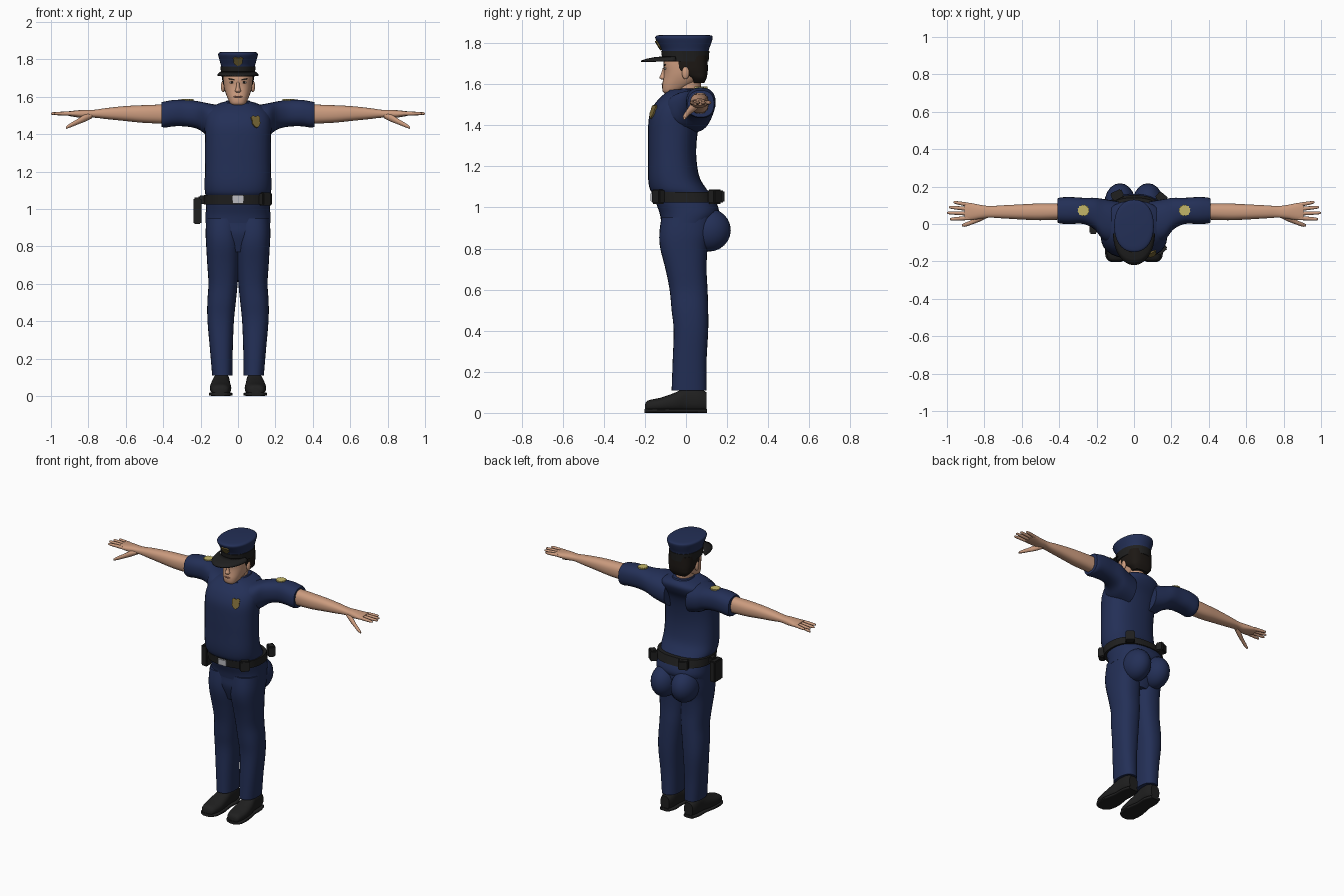
import bpy, bmesh, math
from mathutils import Vector, Matrix

cube = bpy.data.objects.get("Cube")
if cube:
    bpy.data.objects.remove(cube, do_unlink=True)

CM = 0.01  # lofts are written in hundredths of a unit


def material(name, r, g, b):
    m = bpy.data.materials.new(name)
    m.use_nodes = True
    m.diffuse_color = (r, g, b, 1)
    bsdf = next(n for n in m.node_tree.nodes if n.type == 'BSDF_PRINCIPLED')
    bsdf.inputs["Base Color"].default_value = (r, g, b, 1)
    bsdf.inputs["Roughness"].default_value = 0.8
    return m


NAVY = material("navy_cloth", .017, .029, .095)
SKIN = material("skin", .6, .33, .21)
BLACK = material("black_leather", .014, .014, .014)
HAIR = material("dark_hair", .012, .009, .007)
GOLD = material("pale_gold", .55, .47, .14)
BRASS = material("dull_brass", .18, .13, .035)
SILVER = material("silver", .5, .5, .53)
LIP = material("lip", .36, .15, .1)
WHITE = material("eye_white", .6, .57, .52)


def finish(name, bm, mat, mirror=False):
    """Turn a bmesh into a smooth shaded object, optionally mirrored in x."""
    bmesh.ops.recalc_face_normals(bm, faces=bm.faces)
    me = bpy.data.meshes.new(name)
    bm.to_mesh(me)
    bm.free()
    me.materials.append(mat)
    me.shade_smooth()
    me.set_sharp_from_angle(angle=math.radians(42))
    ob = bpy.data.objects.new(name, me)
    bpy.context.collection.objects.link(ob)
    if mirror:
        ob.modifiers.new("mirror", 'MIRROR').use_mirror_merge = False
    return ob


def spline(rows, steps=4):
    """Smoothly interpolate between neighbouring sections."""
    out = []
    for i in range(len(rows) - 1):
        a, b = rows[max(i - 1, 0)], rows[i]
        c, d = rows[i + 1], rows[min(i + 2, len(rows) - 1)]
        for s in range(steps):
            t = s / steps
            out.append([q + t / 2 * (r - p + t * (2*p - 5*q + 4*r - u + t * (3*(q - r) + u - p)))
                        for p, q, r, u in zip(a, b, c, d)])
    return out + [rows[-1]]


def loft(name, mat, axis, rows, power=2.4, mirror=False, n=28):
    """Skin rounded sections (position, a min, a max, b min, b max) along an axis."""
    bm = bmesh.new()
    rings = []
    for t, a0, a1, b0, b1 in spline(rows):
        ring = []
        for k in range(n):
            w = math.tau * k / n
            c, s = math.cos(w), math.sin(w)
            a = (a0 + a1) / 2 + (a1 - a0) / 2 * math.copysign(abs(c) ** (2 / power), c)
            b = (b0 + b1) / 2 + (b1 - b0) / 2 * math.copysign(abs(s) ** (2 / power), s)
            p = {'x': (t, a, b), 'y': (a, t, b), 'z': (a, b, t)}[axis]
            ring.append(bm.verts.new(Vector(p) * CM))
        rings.append(ring)
    for lo, hi in zip(rings, rings[1:]):
        for k in range(n):
            j = (k + 1) % n
            bm.faces.new((lo[k], lo[j], hi[j], hi[k]))
    bm.faces.new(rings[0])
    bm.faces.new(rings[-1])
    return finish(name, bm, mat, mirror)


def even(rows):
    """Sections symmetric in x: (z, half width, y min, y max)."""
    return [(z, -h, h, y0, y1) for z, h, y0, y1 in rows]


def ball(name, mat, loc, scale, mirror=False):
    bm = bmesh.new()
    bmesh.ops.create_uvsphere(bm, u_segments=20, v_segments=12, radius=1)
    bm.transform(Matrix.Translation(loc) @ Matrix.Diagonal((*scale, 1)))
    return finish(name, bm, mat, mirror)


def box(name, mat, loc, size, turn=0, axis='Z', mirror=False, bevel=.006):
    bm = bmesh.new()
    bmesh.ops.create_cube(bm, size=1)
    bm.transform(Matrix.Translation(loc) @ Matrix.Rotation(math.radians(turn), 4, axis)
                 @ Matrix.Diagonal((*size, 1)))
    if bevel:
        bmesh.ops.bevel(bm, geom=bm.edges[:], offset=bevel, segments=2, affect='EDGES')
    return finish(name, bm, mat, mirror)


def plate(name, mat, outline, matrix, depth=.008, mirror=False):
    bm = bmesh.new()
    face = bm.faces.new([bm.verts.new((x, y, -depth / 2)) for x, y in outline])
    ext = bmesh.ops.extrude_face_region(bm, geom=[face])
    bmesh.ops.translate(bm, vec=(0, 0, depth),
                        verts=[v for v in ext["geom"] if isinstance(v, bmesh.types.BMVert)])
    bm.transform(matrix)
    return finish(name, bm, mat, mirror)


def shield(w, h):
    half = [(0, .42), (.3, .5), (.5, .36), (.42, .1), (.46, -.12), (.25, -.38), (0, -.5)]
    pts = half + [(-x, y) for x, y in half[-2:0:-1]]
    return [(x * w, y * h) for x, y in pts]


def badge(name, target, x, z, w, h):
    """Lay a shield on the front surface of another part."""
    bpy.context.view_layer.update()
    ev = target.evaluated_get(bpy.context.evaluated_depsgraph_get())
    hit, loc, nor, _ = ev.ray_cast((x, -1, z), (0, 1, 0))
    m = Matrix.Translation(loc + nor * .003) @ nor.to_track_quat('Z', 'Y').to_matrix().to_4x4()
    plate(name, BRASS, shield(w, h), m)


# Shirt, sleeves and collar
shirt = loft("shirt", NAVY, 'z', even([
    (92.5, 17.3, -12, 13), (97, 17.3, -12.8, 16), (102, 17, -14.5, 15), (106, 16.8, -15.5, 12.5),
    (109, 17.7, -17.6, 10), (115, 17.8, -18.5, 6.5), (125, 17.6, -18.5, 5), (135, 17.6, -18.5, 5.5),
    (144, 17.8, -18, 7.5), (150, 17.5, -15.5, 11), (154, 15, -12, 12.5), (156.5, 10, -9, 11.5),
    (157.5, 6.5, -7, 9)]))
loft("sleeves", NAVY, 'x', [
    (8, -12, 12, 136, 155), (16, -9, 13.3, 139, 156.5), (21, -3, 14, 142.5, 157.5),
    (27, 0, 14, 144, 158.3), (34, 0, 14.4, 144.2, 158.3), (39, .2, 14.2, 143.5, 157.5),
    (41, .8, 13.6, 144, 157)], mirror=True)
loft("collar", NAVY, 'z', even([(154, 8, -7.5, 10.5), (156.5, 7, -5.5, 10), (158, 6, -3.5, 9)]))
box("collar_points", NAVY, (.045, -.068, 1.56), (.05, .035, .02), 35, 'Y', True)

# Trousers
loft("trouser_seat", NAVY, 'z', even([
    (77, 9, -9, 9), (86, 15, -12, 13), (92, 16.8, -12, 15), (98, 16.5, -12, 15)]))
loft("trouser_legs", NAVY, 'z', [
    (11, 3, 13.8, -7, 10), (25, 2.8, 15, -6.5, 10), (40, 2.2, 16.3, -6, 10.8), (50, 1.2, 16.4, -7, 10.8),
    (60, .2, 15.8, -8, 10.5), (70, -.5, 16.4, -10, 10), (80, -1, 17, -12.5, 10.5),
    (87, -1, 17.3, -13, 12), (95, -1, 17, -12, 13)], mirror=True)
ball("buttocks", NAVY, (.075, .11, .89), (.083, .108, .105), True)

# Shoes
loft("shoes", BLACK, 'y', [
    (-20, 7.5, 12, 1, 4), (-18.5, 5, 14, .6, 6), (-12, 3.6, 15, .5, 7.5), (-5, 4, 14.5, .5, 10),
    (0, 4.4, 13.4, .5, 12.5), (6, 4.4, 13, .5, 12.3), (10, 5.5, 12, 1, 10)], mirror=True)
loft("shoe_soles", BLACK, 'y', [
    (-20.3, 7, 12.5, 0, 2), (-18, 4, 15, 0, 2), (-11, 2.8, 15.6, 0, 2), (-2, 4, 14, 0, 2),
    (5, 3.8, 13.8, 0, 2), (10.3, 5.5, 12.3, 0, 2)], 4, mirror=True)

# Arms and hands
loft("arms", SKIN, 'x', [
    (36, 2.5, 11, 145.5, 156), (50, 2, 11, 146, 155.5), (60, 2.4, 10.5, 147, 155),
    (70, 3, 10, 148, 154), (77, 3.4, 9.6, 148.8, 153), (82, 2.8, 10.2, 148.5, 153),
    (88, 2, 11.3, 149.3, 152.5), (90.5, 2.6, 11, 149.8, 152.2)], mirror=True)
for label, tip, y0, y1 in (("index", 98.5, 3.2, 2.6), ("middle", 100, 5.6, 6),
                           ("ring", 99, 8, 9), ("little", 96.5, 10.2, 11.7)):
    rows = []
    for f, r in ((0, 1.1), (.5, 1), (.9, .75), (1, .3)):
        x, y = 88 + (tip - 88) * f, y0 + (y1 - y0) * f
        rows.append((x, y - r, y + r, 151 - r, 151 + r))
    loft(label + "_fingers", SKIN, 'x', rows, 2, True, 12)
loft("thumbs", SKIN, 'x', [
    (78, 3.5, 7, 148.5, 151.5), (82, 1.5, 5, 146.5, 150.5), (86, 0, 2.5, 145, 148),
    (90, -1.4, .8, 143.4, 145.6), (92, -1.3, -.2, 142.8, 144)], 2, True, 14)

# Neck and head
loft("neck", SKIN, 'z', even([(150, 5.5, -6, 7), (156, 5.2, -5.5, 7), (163, 5.2, -5, 7.5)]), 2)
loft("head", SKIN, 'z', even([
    (155.3, 2.6, -10, -6), (156.5, 4.2, -11.3, -3), (159.5, 5.7, -11.6, 3), (163, 7, -11, 8),
    (166, 7.6, -10.7, 9.3), (170, 7.8, -11, 9.8), (175, 7.8, -10, 9.5)]))
loft("nose", SKIN, 'z', even([
    (168, .7, -11.3, -9), (165, 1, -12.2, -9), (163.2, 1.6, -13, -9), (162.2, 1.1, -11.8, -9)]), 2, n=14)
ball("ears", SKIN, (.08, -.002, 1.655), (.011, .018, .031), True)
ball("eyes", WHITE, (.032, -.1, 1.677), (.014, .007, .006), True)
ball("pupils", HAIR, (.032, -.105, 1.677), (.006, .004, .006), True)
box("eyebrows", HAIR, (.033, -.104, 1.693), (.036, .012, .007), -9, 'Y', True, .002)
ball("mouth", LIP, (0, -.112, 1.6), (.023, .007, .005))
loft("hair", HAIR, 'z', even([
    (160.5, 5, 3, 8.8), (163, 7.2, 1.5, 10), (165.5, 8, -4, 10.5), (168, 8.4, -6.5, 10.6),
    (174, 8.4, -7, 10.5)]), 3)

# Peaked cap
crown = loft("cap_crown", NAVY, 'z', even([
    (175, 9, -11.5, 11), (177, 9.2, -12, 11.2), (180, 10, -13.7, 12.3), (182.5, 10.6, -15, 13),
    (183.6, 10, -14.3, 12.6), (184, 8.5, -12, 10.5)]), 2.2, n=36)
loft("cap_band", BLACK, 'z', even([(171, 8.9, -11.4, 11), (176.2, 9.4, -12.1, 11.4)]), 2.2, n=36)
bm = bmesh.new()
grid = []
for k in range(25):
    w = math.pi * k / 24
    c, s = math.cos(w), math.sin(w)
    grid.append([bm.verts.new((c * (.088 + .024 * f), -.05 - s * (.06 + .11 * f),
                               1.735 - .02 * f * f)) for f in (0, .35, .7, 1)])
for p, q in zip(grid, grid[1:]):
    for i in range(3):
        bm.faces.new((p[i], p[i + 1], q[i + 1], q[i]))
visor = finish("cap_visor", bm, BLACK)
visor.modifiers.new("thickness", 'SOLIDIFY').thickness = .007

# Belt, buckle and pouches
loft("belt", BLACK, 'z', even([(102.5, 18.2, -16.2, 15.5), (107.5, 18.2, -16.8, 14)]), 2.4, n=40)
box("belt_buckle", SILVER, (0, -.168, 1.05), (.06, .012, .042), bevel=.003)
box("front_pouch", BLACK, (.145, -.135, 1.053), (.06, .04, .07), 40)
box("left_back_pouch", BLACK, (.148, .14, 1.053), (.06, .045, .07), -40)
box("right_back_pouch", BLACK, (-.09, .155, 1.053), (.065, .045, .06), 25)
box("holster", BLACK, (-.217, -.01, .99), (.042, .085, .14))
box("holster_strap", BLACK, (-.19, -.01, 1.05), (.04, .05, .045))

# Badges and shoulder patches
badge("chest_badge", shirt, .095, 1.465, .052, .07)
badge("cap_badge", crown, 0, 1.79, .054, .052)
star = []
for k in range(24):
    r = .033 if k % 2 else .028
    star.append((r * math.cos(math.tau * k / 24), r * math.sin(math.tau * k / 24)))
plate("shoulder_patches", GOLD, star, Matrix.Translation((.27, .073, 1.584)), mirror=True)
